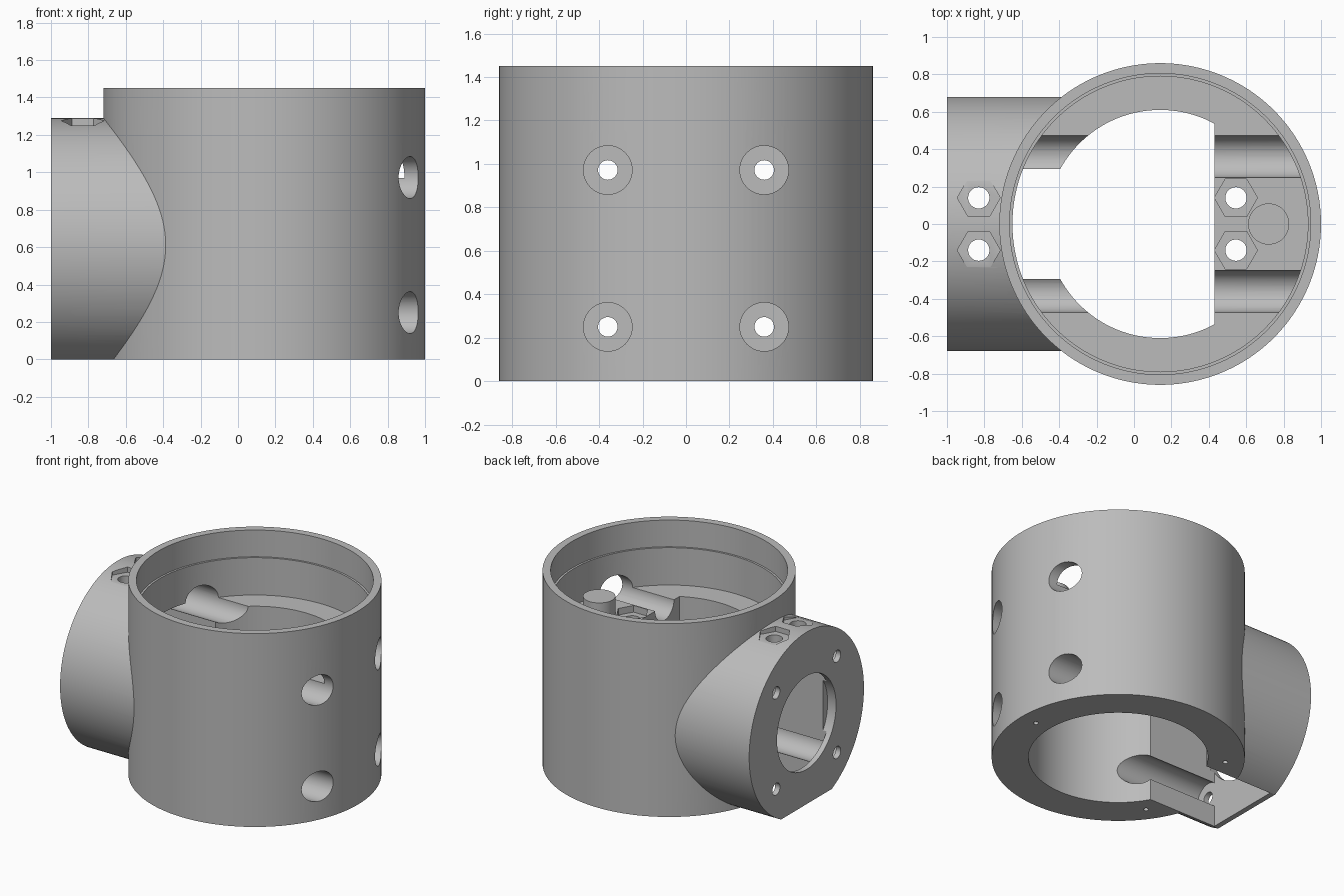
import bpy, math
from mathutils import Vector

if "Cube" in bpy.data.objects:
    bpy.data.objects.remove(bpy.data.objects["Cube"])

grey = bpy.data.materials.new("plain grey")
grey.use_nodes = True
grey.diffuse_color = (0.5, 0.5, 0.5, 1)
grey.node_tree.nodes["Principled BSDF"].inputs["Base Color"].default_value = (0.5, 0.5, 0.5, 1)

CX = 0.14       # axis of the main tube
SHELF = 0.97    # height of the inner shelf
BOSS_Z = 0.61   # axis height of the side boss


def cyl(name, start, end, r, sides=96):
    """Cylinder or prism between two points."""
    a, b = Vector(start), Vector(end)
    bpy.ops.mesh.primitive_cylinder_add(vertices=sides, radius=r, depth=(b - a).length,
                                        location=(a + b) / 2)
    ob = bpy.context.object
    ob.rotation_euler = (b - a).to_track_quat('Z', 'Y').to_euler()
    ob.name = name
    ob.data.materials.append(grey)
    return ob


def post(name, x, y, z0, z1, r, sides=96):
    return cyl(name, (x, y, z0), (x, y, z1), r, sides)


def box(name, lo, hi):
    lo, hi = Vector(lo), Vector(hi)
    bpy.ops.mesh.primitive_cube_add(size=1, location=(lo + hi) / 2)
    ob = bpy.context.object
    ob.scale = hi - lo
    ob.name = name
    ob.data.materials.append(grey)
    return ob


def combine(target, tool, op='DIFFERENCE'):
    mod = target.modifiers.new(op, 'BOOLEAN')
    mod.operation, mod.solver, mod.object = op, 'EXACT', tool
    bpy.context.view_layer.objects.active = target
    bpy.ops.object.modifier_apply(modifier=mod.name)
    bpy.data.objects.remove(tool)


# Main tube with side boss, trimmed flat at the base
body = post("housing", CX, 0, -0.2, 1.45, 0.86, 160)
combine(body, cyl("side_boss", (-1, 0, BOSS_Z), (0, 0, BOSS_Z), 0.68, 128), 'UNION')
combine(body, box("base_trim", (-2, -2, -1), (2, 2, 0)))

# Lower bore, leaving a clamp block on one side
bore = post("lower_bore", CX, 0, -0.1, 1.1, 0.61, 128)
combine(bore, box("clamp_block", (0.43, -1, 0.72), (1, 1, 1.2)))
combine(body, bore)

# Upper bore, lid recess and hollow inside the boss
combine(body, post("upper_bore", CX, 0, SHELF, 1.6, 0.79, 128))
combine(body, post("lid_recess", CX, 0, 1.25, 1.7, 0.805, 128))
combine(body, box("boss_hollow", (-0.96, -0.295, -0.1), (0, 0.295, SHELF + 0.01)))
combine(body, cyl("boss_opening", (-1.1, 0, BOSS_Z), (-0.93, 0, BOSS_Z), 0.35))

# Long screw channels with narrow ends in the boss face
for y in (-0.36, 0.36):
    for z in (0.25, 0.972):
        combine(body, cyl("channel", (-0.96, y, z), (1.2, y, z), 0.112, 48))
        combine(body, cyl("screw_hole", (-1.1, y, z), (-0.9, y, z), 0.045, 32))

# Nut pockets with vertical screw holes
for x, floor in ((-0.83, 1.25), (0.545, 0.92)):
    for y in (-0.14, 0.14):
        pocket = post("nut_pocket", x, y, floor, floor + 0.15, 0.115, 6)
        pocket.rotation_euler.z += math.pi / 6
        # turn the prism so that its corners point along x
        corner = pocket.rotation_euler.to_matrix() @ pocket.data.vertices[0].co
        pocket.rotation_euler.z -= math.atan2(corner.y, corner.x)
        combine(body, pocket)
        combine(body, post("vertical_hole", x, y, 0.5, floor + 0.1, 0.057, 32))

# Small pilot holes in the base ring
for angle in (0, 145, -145):
    a = math.radians(angle)
    combine(body, post("pilot_hole", CX + 0.73 * math.cos(a), 0.73 * math.sin(a), -0.1, 0.12, 0.018, 16))

# Locating pin on the shelf
combine(body, post("locating_pin", 0.72, 0, 0.85, 1.1, 0.11, 48), 'UNION')

bpy.ops.object.select_all(action='DESELECT')
body.select_set(True)
bpy.context.view_layer.objects.active = body
bpy.ops.object.shade_smooth_by_angle(angle=math.radians(25))
